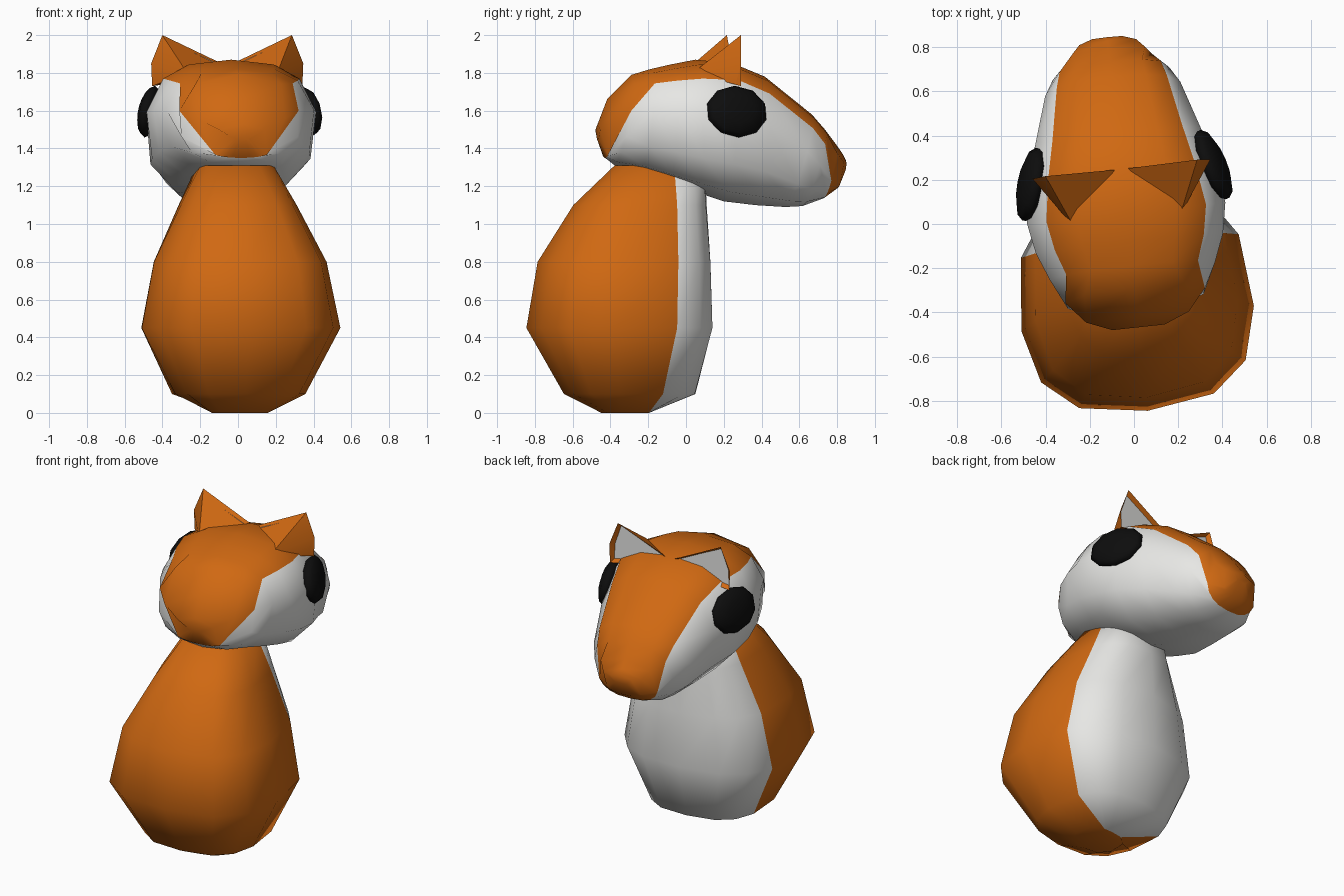
import bpy, bmesh, math
from mathutils import Matrix, Vector

if "Cube" in bpy.data.objects:
    bpy.data.objects.remove(bpy.data.objects["Cube"])


def material(name, rgb):
    m = bpy.data.materials.new(name)
    m.diffuse_color = (*rgb, 1)
    m.use_nodes = True
    m.node_tree.nodes["Principled BSDF"].inputs["Base Color"].default_value = m.diffuse_color
    return m


ORANGE = material("orange fur", (0.63, 0.14, 0.006))
WHITE = material("white fur", (0.80, 0.80, 0.78))
BLACK = material("black eye", (0.004, 0.004, 0.004))

# The whole figure is turned slightly about z
POSE = Matrix.Translation((-0.03, 0, 0)) @ Matrix.Rotation(math.radians(6.2), 4, 'Z')


def finish(bm, name, mats, angle=180):
    bmesh.ops.recalc_face_normals(bm, faces=bm.faces)
    bm.transform(POSE)
    me = bpy.data.meshes.new(name)
    bm.to_mesh(me)
    bm.free()
    for m in mats:
        me.materials.append(m)
    ob = bpy.data.objects.new(name, me)
    bpy.context.collection.objects.link(ob)
    bpy.ops.object.select_all(action='DESELECT')
    ob.select_set(True)
    bpy.context.view_layer.objects.active = ob
    bpy.ops.object.shade_smooth_by_angle(angle=math.radians(angle))
    return ob


def loft(name, rings, n, top, low, full):
    """Rings: (y, z) of one end, (y, z) of the other, half width, colour-edge angle.
    Columns before the edge angle are orange, the others white; ring gaps in
    'full' are orange all round."""
    bm = bmesh.new()
    loops = []
    for y1, z1, y2, z2, a, s in rings:
        angs = [90 + (s - 90) * i / top for i in range(top)]
        angs += [s + (-90 - s) * i / low for i in range(low + 1)]
        half = []
        for t in map(math.radians, angs):
            u = a * abs(math.cos(t)) ** (2 / n)
            v = math.copysign(abs(math.sin(t)) ** (2 / n), math.sin(t))
            half.append((u, (y1 + y2) / 2 + (y1 - y2) / 2 * v,
                         (z1 + z2) / 2 + (z1 - z2) / 2 * v))
        half[0] = (0, *half[0][1:])
        half[-1] = (0, *half[-1][1:])
        pts = half + [(-x, y, z) for x, y, z in half[-2:0:-1]]
        loops.append([bm.verts.new(p) for p in pts])
    count = len(loops[0])
    for i, (p, q) in enumerate(zip(loops, loops[1:])):
        for j in range(count):
            k = (j + 1) % count
            f = bm.faces.new((p[j], p[k], q[k], q[j]))
            f.material_index = 0 if i in full or j < top or j >= count - top else 1
    bm.faces.new(loops[0])
    bm.faces.new(loops[-1])
    return finish(bm, name, (ORANGE, WHITE))


# Body: pear shape, orange back and white chest
loft("body", [
    (-0.45, 0.00, -0.20, 0.00, 0.15, -70),
    (-0.65, 0.10, 0.05, 0.10, 0.35, -17),
    (-0.85, 0.45, 0.14, 0.45, 0.53, -24),
    (-0.79, 0.80, 0.13, 0.80, 0.46, -25),
    (-0.60, 1.10, 0.11, 1.10, 0.31, -21),
    (-0.38, 1.31, 0.10, 1.31, 0.20, -8),
], 2.7, 4, 3, ())

# Head: long muzzle, orange stripe over the top, white cheeks
loft("head", [
    (-0.47, 1.53, -0.47, 1.45, 0.12, -75),
    (-0.42, 1.66, -0.43, 1.35, 0.24, -60),
    (-0.29, 1.79, -0.38, 1.31, 0.32, 8),
    (-0.19, 1.82, -0.25, 1.27, 0.38, 42),
    (-0.08, 1.845, -0.10, 1.22, 0.43, 42),
    (0.05, 1.87, 0.05, 1.17, 0.455, 41),
    (0.25, 1.85, 0.20, 1.12, 0.44, 45),
    (0.42, 1.78, 0.37, 1.10, 0.38, 43),
    (0.67, 1.58, 0.53, 1.09, 0.31, 40),
    (0.74, 1.50, 0.62, 1.095, 0.265, 33),
    (0.80, 1.42, 0.73, 1.135, 0.20, -15),
    (0.835, 1.37, 0.805, 1.19, 0.14, -40),
    (0.85, 1.34, 0.845, 1.28, 0.07, -60),
], 2.5, 2, 4, (0, 10, 11))

for side, label in ((1, "right"), (-1, "left")):
    flip = Matrix.Diagonal((side, 1, 1, 1))

    # Ear: open pyramid with a sunken pale inside
    bm = bmesh.new()
    rim = [bm.verts.new(p) for p in ((0.40, 0.25, 1.73), (0.405, 0.25, 1.85),
                                     (0.345, 0.255, 2.0), (0.03, 0.25, 1.85),
                                     (0.20, 0.25, 1.76))]
    back = bm.verts.new((0.24, 0.01, 1.80))
    front = bm.faces.new(rim)
    for i in range(5):
        bm.faces.new((rim[i], rim[(i + 1) % 5], back))
    bmesh.ops.recalc_face_normals(bm, faces=bm.faces)
    bmesh.ops.inset_region(bm, faces=[front], thickness=0.025, depth=0)
    front.material_index = 1
    for v in front.verts:
        v.co.y -= 0.025
    bm.transform(flip)
    finish(bm, label + "_ear", (ORANGE, WHITE), 35)

    # Eye: flat oval dome lying on the cheek
    bm = bmesh.new()
    bmesh.ops.create_uvsphere(bm, u_segments=10, v_segments=6, radius=1)
    n = Vector((1, 0.30, 0.22)).normalized()
    along = Vector((0, 0, 1)).cross(n).normalized()
    up = n.cross(along)
    turn = Matrix((along, up, n)).transposed().to_4x4()
    bm.transform(flip @ Matrix.Translation((0.415, 0.225, 1.595)) @ turn
                 @ Matrix.Diagonal((0.175, 0.14, 0.055, 1)))
    finish(bm, label + "_eye", (BLACK,))
